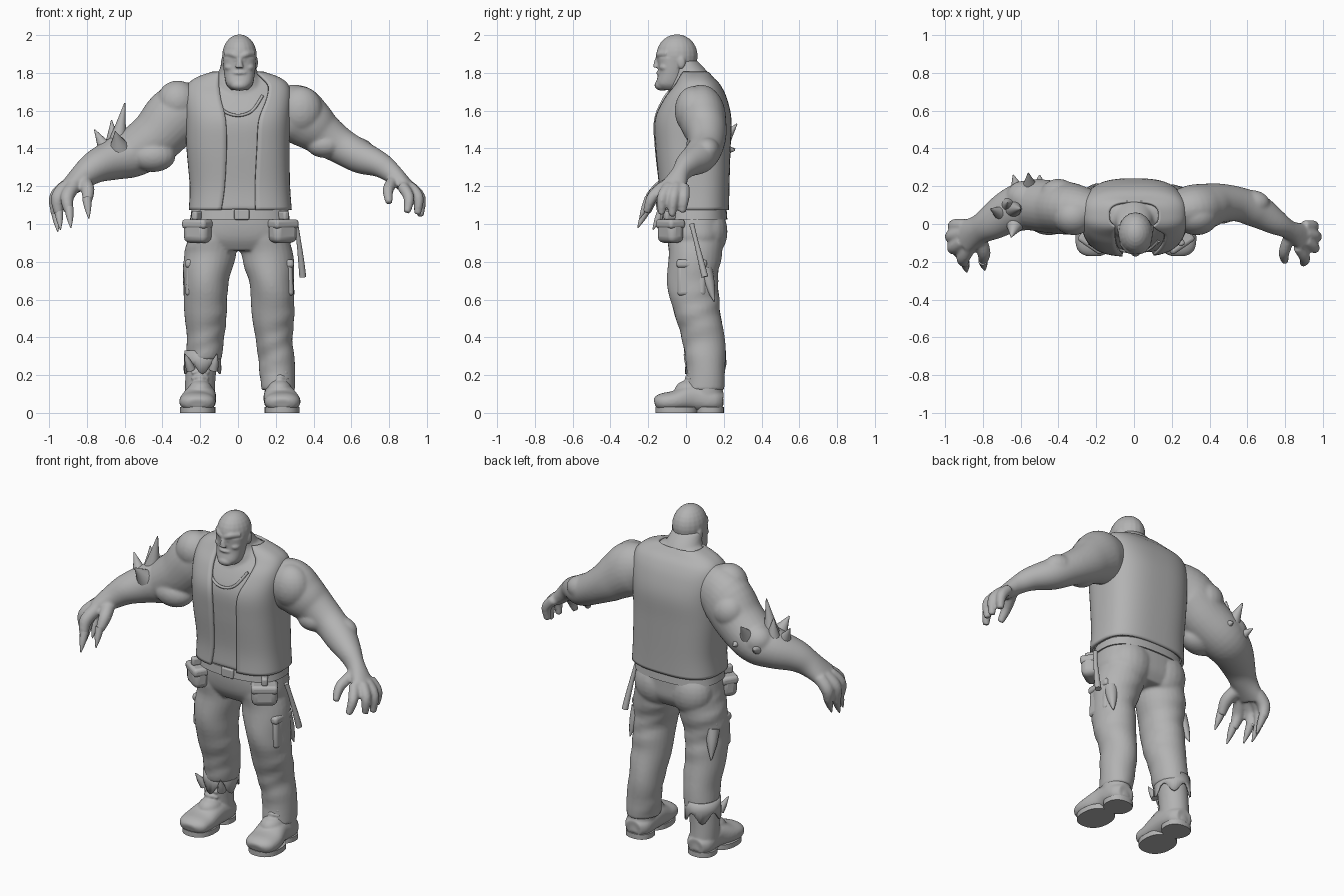
import bpy, bmesh, math
from math import sin, cos, pi, copysign
from mathutils import Vector, Matrix, Euler

if "Cube" in bpy.data.objects:
    bpy.data.objects.remove(bpy.data.objects["Cube"])

grey = bpy.data.materials.new("clay grey")
grey.use_nodes = True
grey.diffuse_color = (.45, .45, .45, 1)
grey.node_tree.nodes["Principled BSDF"].inputs["Base Color"].default_value = grey.diffuse_color
X, Y = Vector((1, 0, 0)), Vector((0, 1, 0))


def smooth(points, steps=5):
    """Catmull-Rom interpolation of stations of any length."""
    out = []
    last = len(points) - 1
    for i in range(last):
        quad = [points[max(i - 1, 0)], points[i], points[i + 1], points[min(i + 2, last)]]
        for k in range(steps):
            t = k / steps
            out.append([b + .5 * t * (c - a + t * (2 * a - 5 * b + 4 * c - d + t * (3 * (b - c) + d - a)))
                        for a, b, c, d in zip(*quad)])
    return out + [list(points[-1])]


def section(angle, power):
    """Point on a unit superellipse."""
    s, c = sin(angle), cos(angle)
    return copysign(abs(s) ** (2 / power), s), copysign(abs(c) ** (2 / power), c)


def skin(bm, rings, closed=True, capped=True):
    rings = [[bm.verts.new(co) for co in ring] for ring in rings]
    count = len(rings[0])
    for low, high in zip(rings, rings[1:]):
        for j in range(count if closed else count - 1):
            k = (j + 1) % count
            bm.faces.new((low[j], low[k], high[k], high[j]))
    if capped:
        bm.faces.new(rings[0])
        bm.faces.new(rings[-1])


def tube(bm, stations, flat=False, power=2, sides=28, fold=0):
    """Loft through stations (x, y, z, first radius, second radius)."""
    path = smooth(stations)
    rings = []
    for i, (x, y, z, ra, rb) in enumerate(path):
        a, b = X, Y
        if not flat:
            ahead, behind = path[min(i + 1, len(path) - 1)], path[max(i - 1, 0)]
            t = (Vector(ahead[:3]) - Vector(behind[:3])).normalized()
            a = Y - t * t.dot(Y)
            if a.length < .5:
                a = X - t * t.dot(X)
            a.normalize()
            b = t.cross(a)
        ring = []
        for j in range(sides):
            angle = 2 * pi * j / sides
            u, v = section(angle, power)
            crease = 1 + fold * (sin(z * 42 + 3 * sin(angle + z * 9) + x * 20) + sin(z * 23 - 2 * angle))
            ring.append(Vector((x, y, z)) + (a * u * ra + b * v * rb) * crease)
        rings.append(ring)
    skin(bm, rings)


def ball(bm, center, radii):
    bmesh.ops.create_uvsphere(bm, u_segments=20, v_segments=14, radius=1,
                              matrix=Matrix.Translation(center) @ Matrix.Diagonal((*radii, 1)))


def spike(bm, base, tip, radius, waist=.7):
    middle = [(p + q) / 2 for p, q in zip(base, tip)]
    tube(bm, [(*base, radius, radius), (*middle, radius * waist, radius * waist), (*tip, .003, .003)], sides=12)


def finish(bm, name, voxel=0, relax=3, bevel=0, thick=0):
    bmesh.ops.recalc_face_normals(bm, faces=bm.faces)
    mesh = bpy.data.meshes.new(name)
    bm.to_mesh(mesh)
    bm.free()
    mesh.materials.append(grey)
    mesh.shade_smooth()
    mesh.set_sharp_from_angle(angle=math.radians(45))
    obj = bpy.data.objects.new(name, mesh)
    bpy.context.collection.objects.link(obj)
    if thick:
        mod = obj.modifiers.new("thickness", "SOLIDIFY")
        mod.thickness, mod.offset = thick, 0
    if bevel:
        mod = obj.modifiers.new("soft edges", "BEVEL")
        mod.width, mod.segments = bevel, 3
    if voxel:
        mod = obj.modifiers.new("blend", "REMESH")
        mod.mode, mod.voxel_size, mod.use_smooth_shade = "VOXEL", voxel, True
        mod = obj.modifiers.new("relax", "SMOOTH")
        mod.factor, mod.iterations = .5, relax


def box(name, center, size, turn=0, tilt=0):
    bm = bmesh.new()
    place = Matrix.Translation(center) @ Euler((0, tilt, turn)).to_matrix().to_4x4()
    bmesh.ops.create_cube(bm, size=1, matrix=place @ Matrix.Diagonal((*size, 1)))
    finish(bm, name, bevel=min(size) * .35)


# Torso stations, followed by the right and left edge of the vest opening
trunk = [(.012, .04, 1.075, .265, .18, .1, .08), (.01, .042, 1.2, .258, .18, .08, .08),
         (0, .035, 1.4, .265, .193, .06, .1), (0, .035, 1.55, .27, .198, .065, .11),
         (0, .045, 1.66, .275, .165, .09, .15), (0, .055, 1.73, .262, .122, .1, .16),
         (0, .05, 1.77, .215, .09, .1, .13), (0, .045, 1.8, .13, .07, .1, .1)]

# Vest, open down the front
bm = bmesh.new()
rings = []
for x, y, z, rx, ry, right, left in smooth(trunk):
    start = math.asin(min(left / rx, .95) ** 1.4)
    end = 2 * pi - math.asin(min(right / rx, .95) ** 1.4)
    around = [section(start + (end - start) * j / 60, 2.8) for j in range(61)]
    rings.append([(x + rx * u, y - ry * v, z) for u, v in around])
skin(bm, rings, False, False)
finish(bm, "vest", thick=.016)

# Clothed torso with thick neck, and the scooped neckline of the undershirt
bm = bmesh.new()
tube(bm, [(x, y, z, rx - .014, ry - .014) for x, y, z, rx, ry, *_ in trunk], True, 2.8, 60)
tube(bm, [(0, .03, 1.6, .15, .13), (0, .03, 1.73, .14, .12), (0, .02, 1.8, .105, .098),
          (0, -.02, 1.87, .085, .075)], True)
finish(bm, "torso_and_neck", .01, 5)
bm = bmesh.new()
tube(bm, [(-.13, -.09, 1.68, .008, .008), (-.075, -.136, 1.6, .008, .008), (0, -.148, 1.575, .008, .008),
          (.075, -.136, 1.6, .008, .008), (.13, -.09, 1.68, .008, .008)], sides=10)
finish(bm, "undershirt_neckline")

# Head with brow, nose, jaw and ears
bm = bmesh.new()
middle = .008
ball(bm, (middle, -.048, 1.89), (.092, .11, .114))
tube(bm, [(middle, -.08, 1.71, .045, .055), (middle, -.085, 1.74, .07, .074), (middle, -.075, 1.8, .082, .072),
          (middle, -.065, 1.88, .089, .086)], True, 2.3)
ball(bm, (middle, -.125, 1.735), (.05, .042, .03))
ball(bm, (middle, -.132, 1.8), (.042, .026, .014))
ball(bm, (middle, -.13, 1.768), (.036, .022, .008))
tube(bm, [(middle, -.14, 1.9, .012, .012), (middle, -.155, 1.86, .014, .014),
          (middle, -.16, 1.828, .022, .014)], True)
for side in (-1, 1):
    tube(bm, [(middle + side * .008, -.148, 1.887, .014, .014), (middle + side * .04, -.14, 1.9, .014, .016),
              (middle + side * .076, -.1, 1.9, .012, .014)])
    ball(bm, (middle + side * .048, -.108, 1.83), (.032, .033, .022))
    ball(bm, (middle + side * .086, -.025, 1.855), (.012, .022, .034))
finish(bm, "head", .006, 3)

# Fingers of one hand: knuckle, middle joint, tip
fingers = [[(.87, -.12, 1.2), (.905, -.18, 1.14), (.895, -.21, 1.06)],
           [(.91, -.09, 1.2), (.955, -.125, 1.14), (.95, -.13, 1.05)],
           [(.91, -.05, 1.2), (.965, -.065, 1.14), (.965, -.075, 1.04)],
           [(.9, -.01, 1.2), (.95, -.01, 1.14), (.95, -.02, 1.06)],
           [(.82, -.07, 1.23), (.795, -.15, 1.18), (.8, -.2, 1.11)]]


def arm(name, side, stations, muscles, girth):
    """Limb, muscles, hand and fingers blended into one skin."""
    bm = bmesh.new()
    tube(bm, [(side * x, *rest) for x, *rest in stations])
    for x, y, z, *radii in muscles:
        ball(bm, (side * x, y, z), radii)
    for joints in fingers:
        tube(bm, [(side * x, y, z, r * girth, r * girth)
                  for (x, y, z), r in zip(joints, (.029, .028, .018))], sides=14)
    finish(bm, name, .008, 9)


# Human left arm
arm("left_arm", 1,
    [(.2, .07, 1.61, .1, .12), (.3, .08, 1.585, .125, .155), (.38, .095, 1.53, .12, .138),
     (.45, .11, 1.475, .105, .115), (.55, .105, 1.41, .092, .095), (.65, .07, 1.355, .09, .088),
     (.75, .01, 1.315, .068, .068), (.82, -.03, 1.265, .05, .053), (.9, -.07, 1.19, .074, .038)],
    [(.33, .04, 1.6, .12, .1, .13), (.46, .08, 1.42, .1, .08, .07), (.62, .11, 1.39, .1, .07, .07)], 1.05)

# Mutated right arm with lumps
arm("right_arm", -1,
    [(.2, .07, 1.61, .1, .14), (.32, .08, 1.58, .135, .16), (.43, .09, 1.465, .14, .145),
     (.55, .1, 1.38, .135, .13), (.65, .07, 1.345, .118, .112), (.75, .01, 1.305, .095, .088),
     (.82, -.03, 1.255, .078, .07), (.9, -.07, 1.19, .092, .046)],
    [(.32, .04, 1.65, .11, .1, .11), (.4, .15, 1.54, .1, .09, .1), (.45, .03, 1.36, .12, .09, .085),
     (.58, .14, 1.41, .1, .09, .09)], 1.3)

# Thorns and claws of the mutated arm
bm = bmesh.new()
for base, tip in [((-.64, .08, 1.42), (-.6, .08, 1.64)), ((-.66, .1, 1.4), (-.67, .11, 1.55)),
                  ((-.69, .05, 1.38), (-.76, .08, 1.5)), ((-.55, .18, 1.42), (-.56, .27, 1.53)),
                  ((-.61, .16, 1.37), (-.64, .26, 1.4)), ((-.63, .0, 1.41), (-.65, -.07, 1.49)),
                  ((-.5, .18, 1.4), (-.5, .26, 1.39))]:
    spike(bm, base, tip, .052, .5)
finish(bm, "thorns")
bm = bmesh.new()
for *_, (x, y, z) in fingers:
    spike(bm, (-x, y + .005, z + .025), (.01 - x, y - .045, z - .08), .025)
finish(bm, "claws")

# Trousers: pelvis and two creased legs; the right one is cut off above the boot
bm = bmesh.new()
tube(bm, [(.01, .045, 1.1, .24, .165), (.01, .045, 1, .26, .165), (.01, .05, .92, .265, .155),
          (.01, .05, .86, .22, .12)], True, 2.5, 48)
leg = [(.13, .05, .98, .12, .15), (.147, .05, .85, .138, .142), (.168, .035, .7, .12, .135),
       (.172, .055, .55, .114, .125), (.172, .09, .4, .1, .114), (.182, .105, .28, .096, .106)]
tube(bm, [(-x, *rest) for x, *rest in leg], True, fold=.018)
tube(bm, [(x + (1 - z) * .03, y, z, *radii) for x, y, z, *radii in leg] + [(.215, .1, .12, .09, .102)],
     True, fold=.02)
for side in (-1, 1):
    ball(bm, (side * .12, .115, .96), (.13, .105, .14))
finish(bm, "trousers", .009, 5)

# Torn hem hanging over the right boot
bm = bmesh.new()
rings = []
for z, spread, jag in ((.33, 0, 0), (.28, .002, 0), (.235, .004, .03)):
    rings.append([(-.188 + (.092 + spread) * sin(pi * j / 20), .105 + (.102 + spread) * cos(pi * j / 20),
                   z + jag * cos(pi * j / 4)) for j in range(40)])
skin(bm, rings, True, False)
finish(bm, "torn_hem", thick=.008)
bm = bmesh.new()
for x in (-.25, -.13):
    spike(bm, (x, .03, .23), (x * 1.4 + .07, -.01, .31), .025)
finish(bm, "torn_flaps")

# Boots with laces, soles and heels
for side, name, x in ((-1, "right", -.2), (1, "left", .22)):
    bm = bmesh.new()
    tube(bm, [(x, .11, .04, .08, .09), (x, .105, .17, .08, .088), (x - side * .013, .105, .29, .082, .09)], True)
    out = x + side * .014
    tube(bm, [(x, .195, .06, .05, .045), (x, .15, .065, .08, .06), (x, .04, .08, .085, .075),
              (out, -.06, .062, .096, .056), (out, -.125, .057, .09, .047), (out, -.155, .053, .068, .035),
              (out, -.166, .05, .04, .02)], power=2.3)
    ball(bm, (x, .02, .12), (.065, .08, .055))
    for k in range(4):
        height = .12 + k * .03
        tube(bm, [(x - .045, .035 - k * .004, height, .008, .008), (x, -.025 + k * .014, height + .01, .01, .01),
                  (x + .045, .035 - k * .004, height, .008, .008)], sides=10)
    finish(bm, name + "_boot", .007, 4)
    for part, cx, cy, rx, ry in (("sole", out, -.05, .093, .112), ("heel", x, .125, .08, .075)):
        bm = bmesh.new()
        tube(bm, [(cx, cy, 0, rx, ry), (cx, cy, .03, rx, ry)], True, 2.3, 36)
        finish(bm, name + "_" + part)

# Belt and buckle
bm = bmesh.new()
tube(bm, [(.01, .045, 1.025, .264, .174), (.01, .045, 1.075, .256, .17)], True, 2.5, 48)
finish(bm, "belt")
box("buckle", (.02, -.128, 1.05), (.08, .02, .055))

# Hip pouches, cargo pockets and loose cloth corners
for side, name in ((-1, "right"), (1, "left")):
    turn = side * .6
    x = side * .225 + .012
    box(name + "_pouch", (x, -.082, .962), (.145, .095, .125), turn)
    box(name + "_pouch_flap", (x, -.083, 1.0), (.15, .1, .05), turn)
    box(name + "_pouch_loop", (x, -.08, 1.045), (.035, .08, .05), turn)
    box(name + "_cargo_pocket", (side * .258 + .008, .03, .71), (.05, .15, .18), 0, side * -.05)
    box(name + "_pocket_flap", (side * .26 + .008, .03, .79), (.055, .16, .045), 0, side * -.05)
    bm = bmesh.new()
    spike(bm, (side * .25, .1, .76), (side * .275, .15, .59), .04)
    finish(bm, name + "_loose_cloth")

# Tool hanging at the left hip
bm = bmesh.new()
tube(bm, [(.305, .03, 1.0, .014, .014), (.32, .05, .92, .012, .012), (.335, .08, .8, .016, .016),
          (.343, .1, .72, .018, .018)], sides=14)
finish(bm, "hip_tool")
